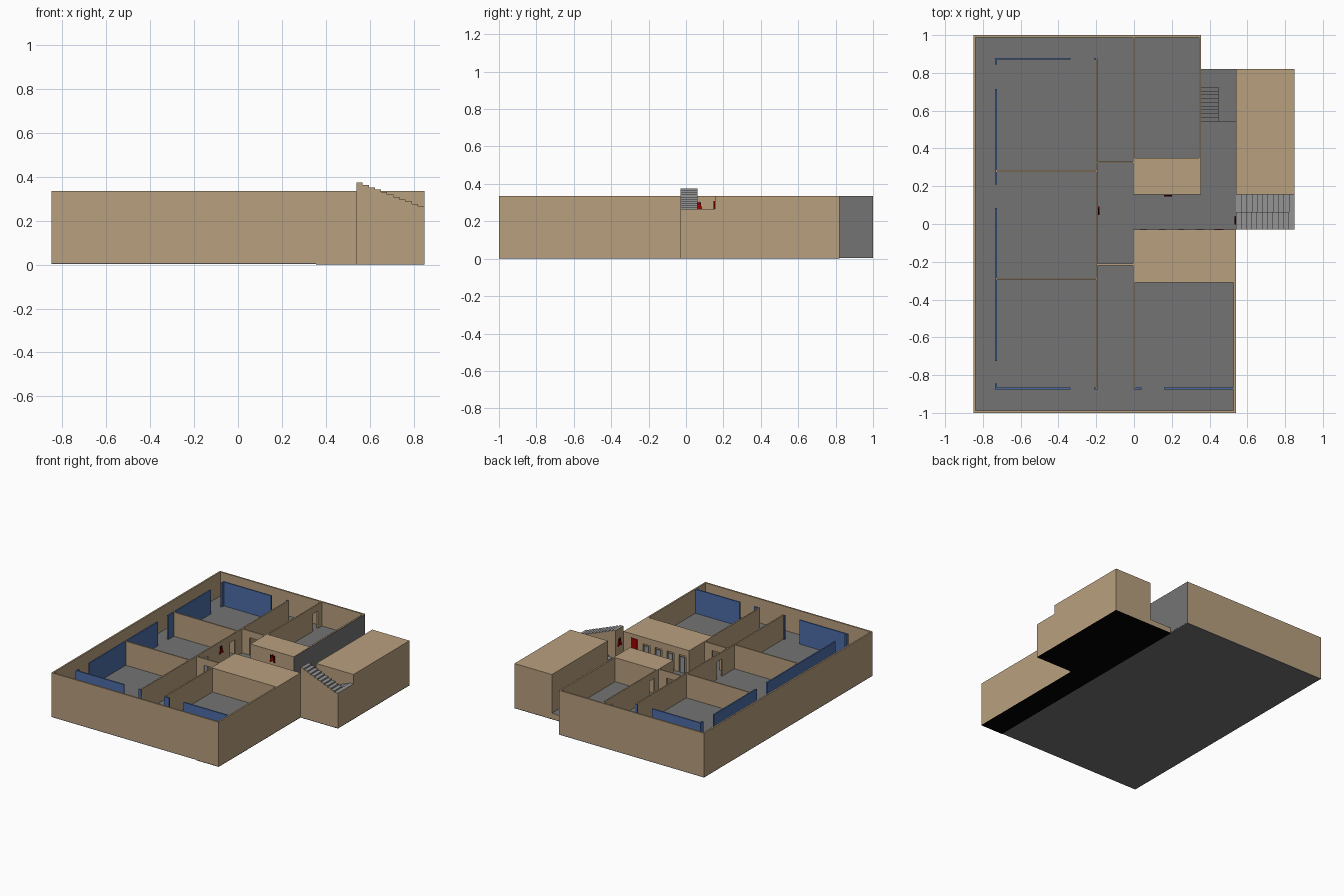
import bpy, bmesh

if "Cube" in bpy.data.objects:
    bpy.data.objects.remove(bpy.data.objects["Cube"])

def material(name, r, g, b):
    m = bpy.data.materials.new(name)
    m.diffuse_color = (r, g, b, 1)
    m.use_nodes = True
    m.node_tree.nodes["Principled BSDF"].inputs["Base Color"].default_value = m.diffuse_color
    return m

TAN = material("tan", 0.48, 0.35, 0.21)
GREY = material("floor_grey", 0.175, 0.175, 0.175)
STEP = material("step_grey", 0.30, 0.30, 0.30)
BLUE = material("glass_blue", 0.07, 0.15, 0.38)
RED = material("red", 0.35, 0.0, 0.0)
BLACK = material("black", 0.0, 0.0, 0.0)

TOP, FLOOR, BASE, DOOR = 0.335, 0.155, 0.008, 0.285
T = 0.012  # wall thickness

def finish(name, bm, *mats):
    bmesh.ops.recalc_face_normals(bm, faces=bm.faces)
    me = bpy.data.meshes.new(name)
    bm.to_mesh(me)
    bm.free()
    for m in mats:
        me.materials.append(m)
    ob = bpy.data.objects.new(name, me)
    bpy.context.collection.objects.link(ob)
    return ob

def boxes(name, mat, *items):
    """Each item is x0, x1, y0, y1, z0, z1."""
    bm = bmesh.new()
    for x0, x1, y0, y1, z0, z1 in items:
        vs = bmesh.ops.create_cube(bm, size=1)["verts"]
        for v in vs:
            v.co.x = x1 if v.co.x > 0 else x0
            v.co.y = y1 if v.co.y > 0 else y0
            v.co.z = z1 if v.co.z > 0 else z0
    return finish(name, bm, mat)

def wall(name, axis, pos, a, b, doors=(), thick=0.01):
    """Straight wall along an axis, with lintels over (start, end) doorways."""
    spans, p = [], a
    for d0, d1 in doors:
        spans += [(p, d0, FLOOR), (d0, d1, DOOR)]
        p = d1
    spans.append((p, b, FLOOR))
    h = thick / 2
    items = []
    for s, e, z in spans:
        plan = (s, e, pos - h, pos + h) if axis == "x" else (pos - h, pos + h, s, e)
        items.append(plan + (z, TOP))
    return boxes(name, TAN, *items)

# base plates
boxes("base_plate", GREY, (-0.85, 0.355, -1, 1, 0.003, BASE))
boxes("dark_base_plate", BLACK,
      (0.355, 0.54, -1, 0.82, 0, 0.004), (0.54, 0.85, -0.03, 0.82, 0, 0.004))

# floors
boxes("main_floor", GREY,
      (-0.84, 0.345, -0.99, 0.99, BASE, FLOOR),
      (0.345, 0.53, -0.99, -0.03, BASE, FLOOR),
      (0.345, 0.54, -0.03, 0.545, BASE, FLOOR))

# outer walls, right-hand north wall is grey on its outside
boxes("outer_walls", TAN,
      (-0.85, -0.85 + T, -1, 1, BASE, TOP),
      (-0.85, 0.355, 1 - T, 1, BASE, TOP),
      (-0.85, 0.54, -1, -1 + T, 0.004, TOP),
      (0.54 - T, 0.54, -1, -0.03, 0.004, TOP),
      (0.355 - T, 0.353, 0.155, 1, BASE, TOP))
boxes("passage_wall_lining", GREY, (0.353, 0.356, 0.155, 0.999, BASE, TOP - 0.001))

# solid roofed blocks
boxes("roofed_block_north", TAN, (0, 0.352, 0.155, 0.35, FLOOR, TOP))
boxes("roofed_block_south", TAN, (0, 0.538, -0.31, -0.045, FLOOR, TOP))
boxes("annex_block", TAN, (0.54, 0.85, 0.155, 0.82, 0.004, TOP))

# partition walls
wall("hall_wall_west", "y", -0.197, -0.87, 0.88, [(-0.14, -0.08), (0.18, 0.24)])
wall("hall_wall_north", "y", 0.0, 0.155, 0.99, [(0.38, 0.44), (0.88, 0.94)])
wall("hall_wall_south", "y", 0.0, -0.87, -0.03)
wall("room_divider_north", "x", 0.28, -0.73, -0.197)
wall("room_divider_south", "x", -0.29, -0.73, -0.197)
wall("hall_divider_north", "x", 0.327, -0.197, 0, [(-0.13, -0.07)])
wall("hall_divider_south", "x", -0.215, -0.197, 0, [(-0.13, -0.07)])

# row of stalls with grey doors
stalls = [(0.02 + 0.1 * i, 0.08 + 0.1 * i) for i in range(4)]
wall("stall_front", "x", -0.0375, 0, 0.54, stalls, 0.015)
boxes("stall_doors", STEP,
      *[(a + 0.012, b - 0.012, -0.034, -0.027, FLOOR, DOOR - 0.01) for a, b in stalls])
boxes("red_cabinet", RED, (0.425, 0.475, -0.03, -0.026, 0.225, 0.305))

# blue glazing inside the outer walls
b = 0.005
boxes("glazing_west", BLUE,
      *[(-0.73 - b, -0.73 + b, y0, y1, FLOOR, TOP)
        for y0, y1 in ((0.845, 0.88), (0.21, 0.715), (-0.725, 0.085), (-0.875, -0.845))])
boxes("glazing_north", BLUE,
      *[(x0, x1, 0.87, 0.88, FLOOR, TOP) for x0, x1 in ((-0.73, -0.335), (-0.212, -0.192))])
boxes("glazing_south", BLUE,
      *[(x0, x1, -0.875, -0.865, FLOOR, TOP)
        for x0, x1 in ((-0.73, -0.335), (-0.212, -0.192), (0, 0.04), (0.16, 0.53))])

# entrance stair: stepped profiles extruded along y, grey treads and risers
def stair(name, profile, y0, y1):
    bm = bmesh.new()
    f = bm.faces.new([bm.verts.new((x, y0, z)) for x, z in profile])
    new = bmesh.ops.extrude_face_region(bm, geom=[f])["geom"]
    for v in new:
        if isinstance(v, bmesh.types.BMVert):
            v.co.y = y1
    bmesh.ops.recalc_face_normals(bm, faces=bm.faces)
    for f in bm.faces:
        x = f.calc_center_median().x
        if f.normal.z > 0.5 or (abs(f.normal.x) > 0.5 and 0.545 < x < 0.845):
            f.material_index = 1
    return finish(name, bm, TAN, STEP)

N, RUN, RISE, LAND = 10, 0.028, 0.011, 0.265
for name, sign, y0, y1 in (("upper_flight", 1, -0.03, 0.0625), ("lower_flight", -1, 0.0625, 0.155)):
    prof = [(0.54, 0.004), (0.85, 0.004), (0.85, LAND)]
    z = LAND
    for i in range(N):
        x = 0.82 - i * RUN
        prof += [(x, z), (x, z + sign * RISE)]
        z += sign * RISE
    prof.append((0.54, z))
    stair(name, prof, y0, y1)

# passage stair going down to the back landing, then folding back
M, D = 9, 0.02
back = [(0.355, 0.448, 0.545 + i * D, 0.545 + (i + 1) * D, 0.004, FLOOR - (i + 1) * 0.011)
        for i in range(M)]
back += [(0.448, 0.54, 0.545 + i * D, 0.545 + (i + 1) * D, 0.004, 0.010 + i * 0.0042)
         for i in range(M)]
back.append((0.355, 0.54, 0.725, 0.817, 0.004, 0.045))
boxes("passage_stair", GREY, *back)
boxes("passage_end_face", TAN, (0.356, 0.54, 0.816, 0.82, 0.004, 0.044))

# wall-mounted red markers on black backs
def marker(name, x, y, dx, dy):
    """dx, dy is the direction the marker faces."""
    w, t = 0.022, 0.007
    hx, hy = (t / 2, w) if dx else (w, t / 2)
    cx, cy = x + dx * t / 2, y + dy * t / 2
    boxes(name + "_back", BLACK, (cx - hx * 0.9, cx + hx * 0.9, cy - hy * 0.5, cy + hy * 0.5, 0.262, 0.3))
    bm = bmesh.new()
    pts = [(-1, 0.25), (-0.5, 0.25), (0, 0.268), (0.5, 0.25), (1, 0.25), (0.5, 0.282), (0, 0.308)]
    rings = [[bm.verts.new((x + dx * d + abs(dy) * u * w, y + dy * d + abs(dx) * u * w, z))
              for u, z in pts] for d in (0.001, 0.009)]
    for r in rings:
        bm.faces.new(r)
    for i in range(len(pts)):
        j = (i + 1) % len(pts)
        bm.faces.new((rings[0][i], rings[0][j], rings[1][j], rings[1][i]))
    finish(name, bm, RED)

marker("marker_hall", -0.192, 0.07, 1, 0)
marker("marker_north", 0.18, 0.155, 0, -1)
marker("marker_stair", 0.54, 0.02, -1, 0)
